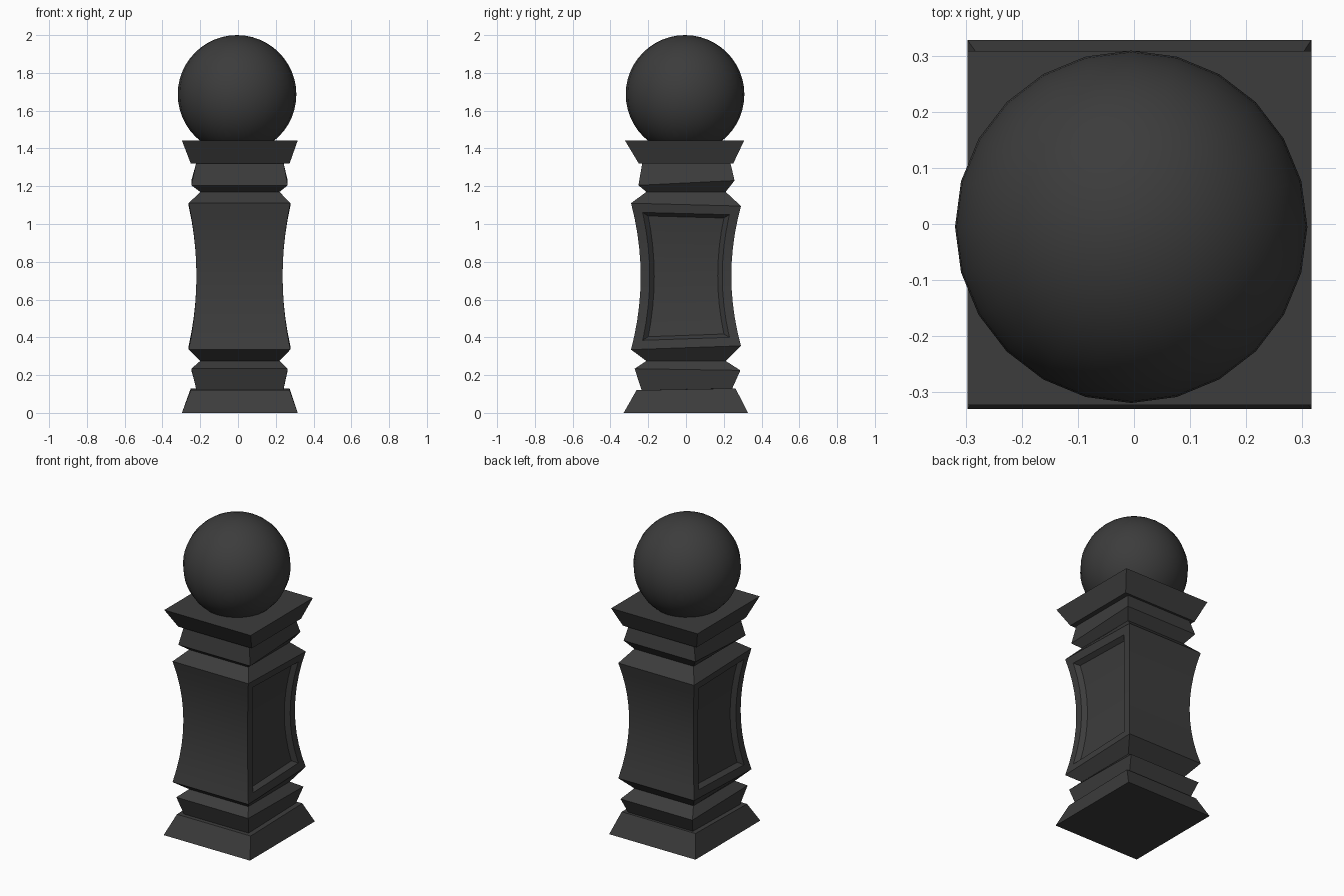
import bpy, bmesh, math

if "Cube" in bpy.data.objects:
    bpy.data.objects.remove(bpy.data.objects["Cube"])

stone = bpy.data.materials.new("dark_stone")
stone.diffuse_color = (0.045, 0.045, 0.045, 1)
stone.use_nodes = True
stone.node_tree.nodes["Principled BSDF"].inputs["Base Color"].default_value = stone.diffuse_color


def finish(bm, name, angle):
    me = bpy.data.meshes.new(name)
    bm.to_mesh(me)
    bm.free()
    ob = bpy.data.objects.new(name, me)
    bpy.context.collection.objects.link(ob)
    me.materials.append(stone)
    bpy.ops.object.select_all(action='DESELECT')
    ob.select_set(True)
    bpy.context.view_layer.objects.active = ob
    bpy.ops.object.shade_smooth_by_angle(angle=math.radians(angle))
    return ob


def loft(rings, cap_bottom=False, cap_top=False):
    """Stack four-cornered rings (x0, x1, y0, y1, z at front, z at back)."""
    bm = bmesh.new()
    loops = [[bm.verts.new(p) for p in ((x0, y0, zf), (x1, y0, zf), (x1, y1, zb), (x0, y1, zb))]
             for x0, x1, y0, y1, zf, zb in rings]
    sides = [[], [], [], []]  # front, right, back, left
    for a, b in zip(loops, loops[1:]):
        for i in range(4):
            j = (i + 1) % 4
            sides[i].append(bm.faces.new((a[i], a[j], b[j], b[i])))
    if cap_bottom:
        bm.faces.new(loops[0][::-1])
    if cap_top:
        bm.faces.new(loops[-1])
    bm.normal_update()
    return bm, sides


low_neck = (-0.20, 0.22, -0.21, 0.21, 0.275, 0.275)
high_neck = (-0.20, 0.22, -0.21, 0.21, 1.17, 1.17)

# stepped base
bm, _ = loft([
    (-0.297, 0.316, -0.33, 0.328, 0, 0),
    (-0.25, 0.273, -0.262, 0.262, 0.12, 0.13),
    (-0.22, 0.24, -0.235, 0.245, 0.12, 0.13),
    (-0.247, 0.263, -0.272, 0.288, 0.234, 0.225),
    low_neck], cap_bottom=True)
finish(bm, "base", 20)

# waisted shaft with a recessed panel on the left and right
N = 10
body = []
for k in range(N + 1):
    f = k / N
    t = (2 * f - 1) ** 2
    wx, wy = 0.228 + 0.041 * t, 0.24 + 0.051 * t
    body.append((0.008 - wx, 0.008 + wx, -wy, wy,
                 0.335 + (1.11 - 0.335) * f, 0.355 + (1.095 - 0.355) * f))
bm, sides = loft([low_neck] + body + [high_neck])
for s in (1, 3):
    panel = sides[s][1:-1]
    bmesh.ops.inset_region(bm, faces=panel, thickness=0.048, use_even_offset=True, use_boundary=True)
    bmesh.ops.inset_region(bm, faces=panel, thickness=0.024, depth=-0.025,
                           use_even_offset=True, use_boundary=True)
finish(bm, "shaft", 20)

# stepped cap
bm, _ = loft([
    high_neck,
    (-0.247, 0.263, -0.252, 0.257, 1.205, 1.23),
    (-0.222, 0.242, -0.232, 0.236, 1.32, 1.32),
    (-0.25, 0.273, -0.25, 0.25, 1.32, 1.32),
    (-0.297, 0.316, -0.323, 0.308, 1.442, 1.442)], cap_top=True)
finish(bm, "cap", 20)

# ball finial
bm = bmesh.new()
bmesh.ops.create_uvsphere(bm, u_segments=24, v_segments=24, radius=0.314)
bmesh.ops.translate(bm, verts=bm.verts, vec=(-0.005, -0.005, 1.686))
finish(bm, "ball", 40)
